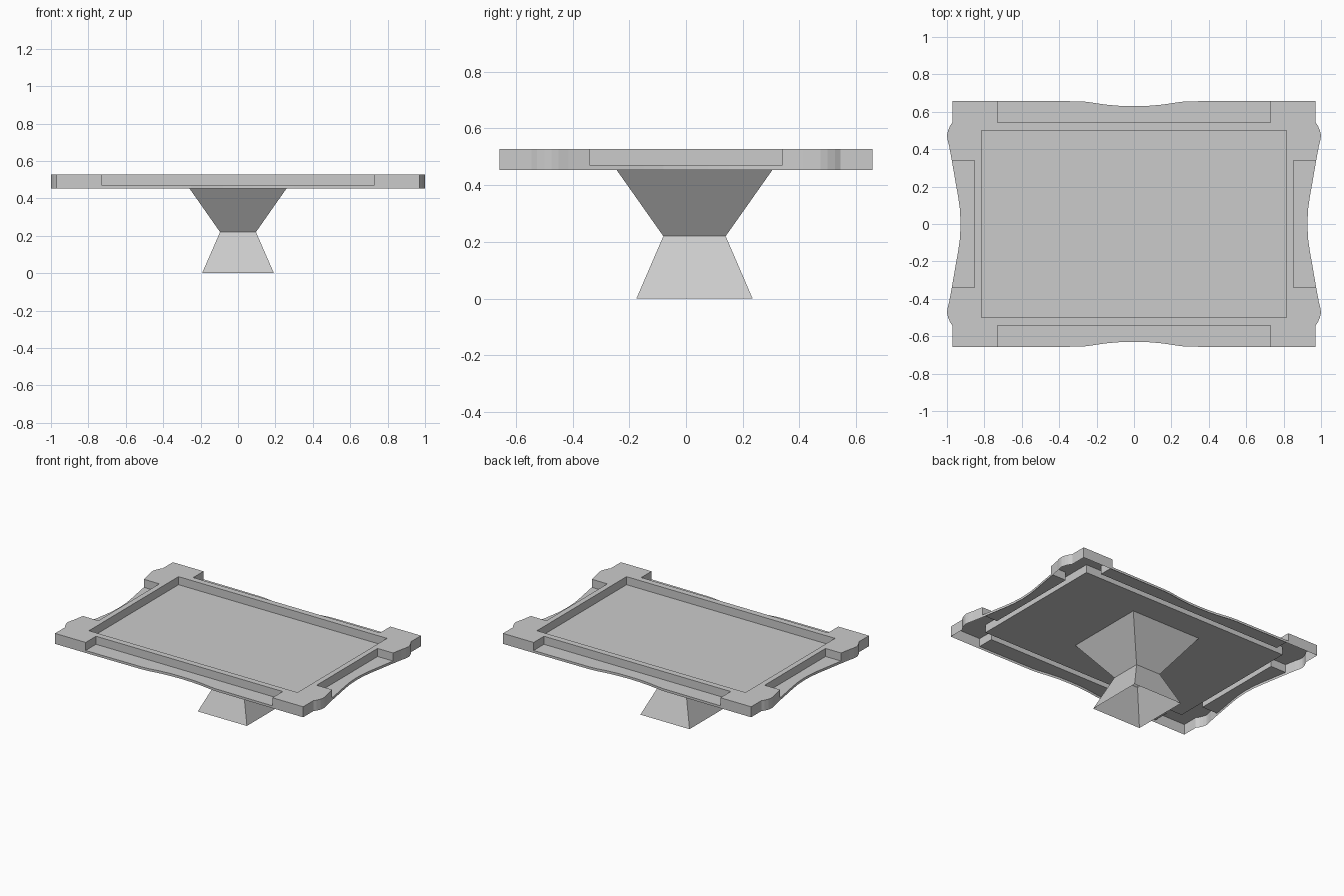
import bpy, bmesh

if "Cube" in bpy.data.objects:
    bpy.data.objects.remove(bpy.data.objects["Cube"])

TOP, FLOOR, RIM = 0.528, 0.471, 0.454


def make_object(name, bm):
    bmesh.ops.remove_doubles(bm, verts=bm.verts, dist=1e-5)
    mesh = bpy.data.meshes.new(name)
    bm.to_mesh(mesh)
    bm.free()
    ob = bpy.data.objects.new(name, mesh)
    bpy.context.collection.objects.link(ob)
    return ob


def flat(bm, pts, z):
    # clockwise outline -> upward facing face
    bm.faces.new([bm.verts.new((x, y, z)) for x, y in reversed(pts)])


def wall(bm, pts, z0, z1):
    # vertical strip facing left of the path
    for a, b in zip(pts, pts[1:]):
        bm.faces.new([bm.verts.new(p) for p in
                      ((*b, z0), (*a, z0), (*a, z1), (*b, z1))])


# outline of one quarter, clockwise: back edge, corner, side edge
back = [(0, .63), (.08, .632), (.15, .638), (.2, .645), (.25, .653),
        (.3, .656), (.6, .658), (.73, .658)]
corner = [(.73, .658), (.97, .658), (.97, .545), (.983, .525), (.994, .5),
          (1.0, .475), (.997, .45), (.988, .415), (.974, .34)]
side = [(.974, .34), (.957, .24), (.941, .15), (.931, .08), (.927, 0)]
back_notch = [(0, .543), (.73, .543), (.73, .658)]
side_notch = [(.974, .34), (.853, .34), (.853, 0)]
recess = [(.815, 0), (.815, .5), (0, .5)]

# table top: open-bottomed shell with edge notches and a sunken panel
bm = bmesh.new()
flat(bm, back_notch + corner[1:] + side_notch[1:] + recess, TOP)
flat(bm, back + [(.73, .543), (0, .543)], FLOOR)
flat(bm, side + [(.853, 0), (.853, .34)], FLOOR)
flat(bm, [(0, 0), (0, .5), (.815, .5), (.815, 0)], FLOOR)
for path in (back_notch, side_notch, recess):
    wall(bm, path, FLOOR, TOP)
wall(bm, corner, FLOOR, TOP)
wall(bm, back + corner[1:] + side[1:], RIM, FLOOR)
table_top = make_object("table_top", bm)
mirror = table_top.modifiers.new("mirror", 'MIRROR')
mirror.use_axis = (True, True, False)

# hourglass pedestal, open at the bottom, set slightly towards the back
bm = bmesh.new()
CY = 0.03
rings = []
for hx, hy, z in ((.192, .205, 0), (.096, .11, .22), (.272, .287, FLOOR)):
    rings.append([bm.verts.new((sx * hx, CY + sy * hy, z))
                  for sx, sy in ((-1, -1), (1, -1), (1, 1), (-1, 1))])
for lo, hi in zip(rings, rings[1:]):
    for i in range(4):
        j = (i + 1) % 4
        bm.faces.new((lo[i], lo[j], hi[j], hi[i]))
make_object("pedestal", bm)
